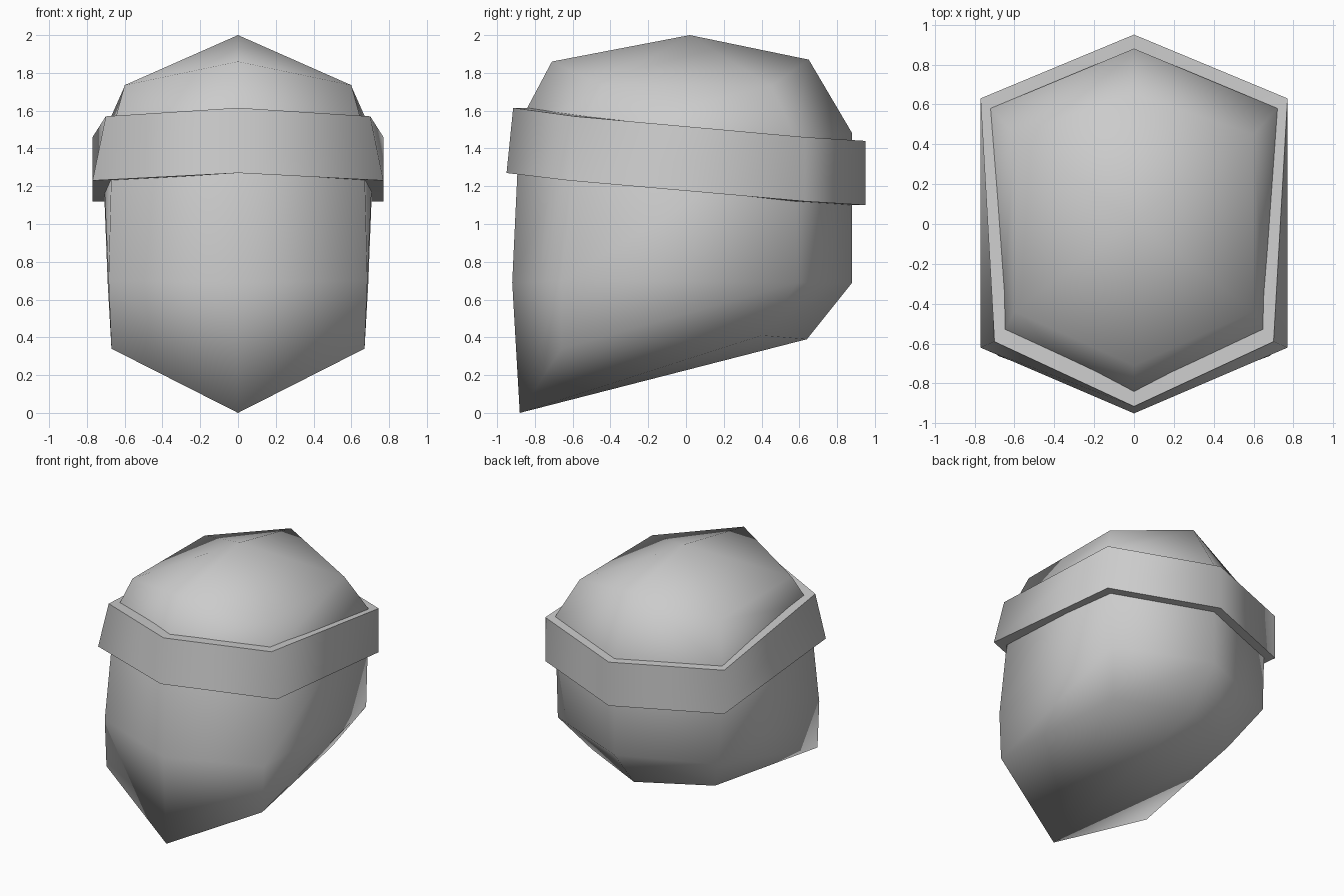
import bpy
import bmesh

cube = bpy.data.objects.get("Cube")
if cube:
    bpy.data.objects.remove(cube, do_unlink=True)

grey = bpy.data.materials.new("plain_grey")
grey.use_nodes = True
tone = (0.6, 0.6, 0.6, 1)
grey.diffuse_color = tone
grey.node_tree.nodes["Principled BSDF"].inputs["Base Color"].default_value = tone


def ring(bm, front, front_side, back_side, back):
    """Six-sided symmetric loop, counter-clockwise from the front point."""
    def flip(p):
        return (-p[0], p[1], p[2])
    points = [front, front_side, back_side, back, flip(back_side), flip(front_side)]
    return [bm.verts.new(p) for p in points]


def bridge(bm, lower, upper):
    """Join two six-sided loops, splitting quads the same way on both halves."""
    for i in range(6):
        j = (i + 1) % 6
        a, b, c, d = lower[i], lower[j], upper[j], upper[i]
        tris = [(a, b, c), (a, c, d)] if i < 3 else [(a, b, d), (b, c, d)]
        for tri in tris:
            bm.faces.new(tri)


def finish(bm, name):
    bmesh.ops.recalc_face_normals(bm, faces=bm.faces[:])
    for face in bm.faces:
        face.smooth = True
    mesh = bpy.data.meshes.new(name)
    bm.to_mesh(mesh)
    bm.free()
    mesh.materials.append(grey)
    obj = bpy.data.objects.new(name, mesh)
    bpy.context.collection.objects.link(obj)


# Head: jaw, cheek, brow and crown loops, closed above and below
bm = bmesh.new()
jaw = ring(bm, (0, -.88, 0), (.67, -.66, .34), (.53, .40, .41), (0, .64, .39))
cheek = ring(bm, (0, -.92, .69), (.685, -.66, .70), (.69, .59, .69), (0, .88, .69))
brow = ring(bm, (0, -.88, 1.54), (.665, -.565, 1.5), (.72, .58, 1.46), (0, .88, 1.48))
crown = ring(bm, (0, -.71, 1.86), (.6, -.44, 1.735), (.6, .45, 1.73), (0, .65, 1.87))
for low, high in ((jaw, cheek), (cheek, brow), (brow, crown)):
    bridge(bm, low, high)
apex = bm.verts.new((0, .02, 2))
for i in range(6):
    bm.faces.new((crown[i], crown[(i + 1) % 6], apex))
for i in range(1, 5):
    bm.faces.new((jaw[0], jaw[i + 1], jaw[i]))
finish(bm, "head")

# Headband: tilted loop, smooth around the outside with sharp rims
bm = bmesh.new()
bottom = [(0, -.95, 1.27), (.77, -.62, 1.23), (.77, .63, 1.12), (0, .95, 1.10)]
top = [(0, -.915, 1.615), (.70, -.59, 1.57), (.77, .63, 1.46), (0, .95, 1.44)]


def inset(points):
    return [(x * .82, y * .82, z) for x, y, z in points]


loops = [ring(bm, *p) for p in (bottom, top, inset(top), inset(bottom))]
for k in range(4):
    low, high = loops[k], loops[(k + 1) % 4]
    for i in range(6):
        j = (i + 1) % 6
        bm.faces.new((low[i], low[j], high[j], high[i]))
for loop in loops:
    for i in range(6):
        bm.edges.get((loop[i], loop[(i + 1) % 6])).smooth = False
finish(bm, "headband")
